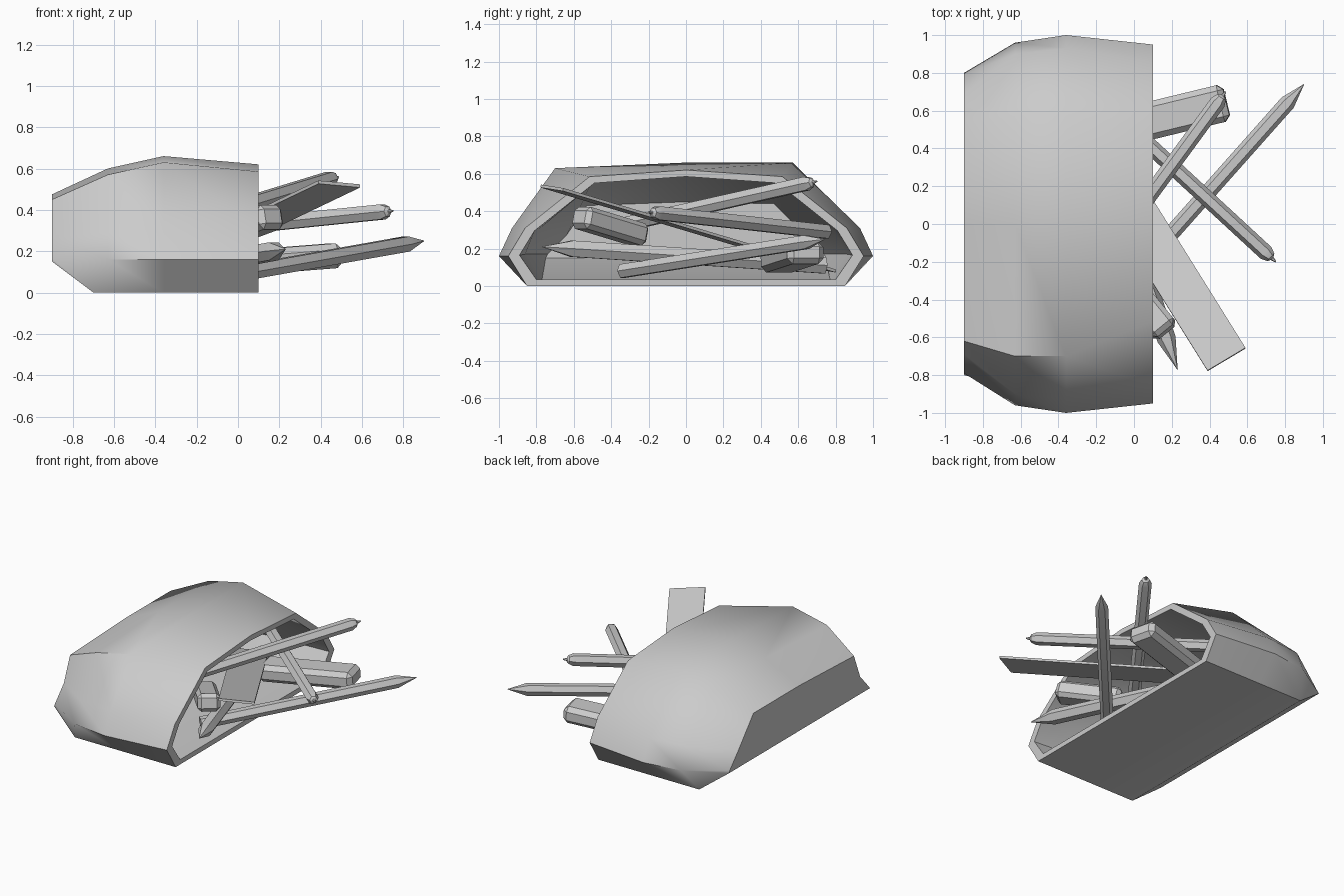
import bpy, bmesh
from math import radians, sin, cos, pi
from mathutils import Vector, Matrix

if "Cube" in bpy.data.objects:
    bpy.data.objects.remove(bpy.data.objects["Cube"])


def finish(name, bm, angle=25):
    bmesh.ops.recalc_face_normals(bm, faces=bm.faces)
    me = bpy.data.meshes.new(name)
    bm.to_mesh(me)
    bm.free()
    me.polygons.foreach_set("use_smooth", [True] * len(me.polygons))
    me.set_sharp_from_angle(angle=radians(angle))
    ob = bpy.data.objects.new(name, me)
    bpy.context.collection.objects.link(ob)
    return ob


def loft(bm, rings):
    """Skin a chain of equal rings and cap both ends."""
    loops = [[bm.verts.new(p) for p in r] for r in rings]
    n = len(loops[0])
    for a, b in zip(loops, loops[1:]):
        for i in range(n):
            j = (i + 1) % n
            bm.faces.new((a[i], a[j], b[j], b[i]))
    bm.faces.new(loops[0])
    bm.faces.new(loops[-1])


def section(x, low, side, upper, front, top, back, x_side=None):
    """One pouch outline: low, side and upper points are mirrored in y."""
    xs = x if x_side is None else x_side
    half = [(x, *low), (xs, *side), (xs, *upper)]
    right = half + [(xs, *back), (xs, 0, top)]
    left = [(xs, -front[0], front[1])] + [(p[0], -p[1], p[2]) for p in reversed(half)]
    return right + left


# Pouch: outer skin, rim, then inner skin
bm = bmesh.new()
loft(bm, [
    section(-.9, (.8, .15), (.79, .165), (.69, .275), (.62, .45), .475, (.52, .475)),
    section(-.7, (.85, 0), (.96, .16), (.9, .31), (.7, .57), .6, (.57, .6), -.63),
    section(-.36, (.85, 0), (1, .16), (.93, .31), (.7, .63), .66, (.57, .66)),
    section(.1, (.85, 0), (.95, .16), (.86, .31), (.515, .585), .62, (.515, .585)),
    section(.1, (.8, .035), (.89, .165), (.81, .295), (.49, .55), .585, (.49, .55)),
    section(-.36, (.77, .035), (.86, .17), (.79, .3), (.5, .56), .585, (.5, .56)),
    section(-.82, (.75, .15), (.74, .17), (.64, .27), (.53, .43), .45, (.47, .44)),
])
finish("pouch", bm, 45)


def frame(p0, p1, side=None):
    """Matrix with z along p0 to p1 and x along the horizontal side."""
    p0, p1 = Vector(p0), Vector(p1)
    d = (p1 - p0).normalized()
    s = Vector(side) if side else d.cross(Vector((0, 0, 1)))
    s = (s - d * s.dot(d)).normalized()
    m = Matrix((s, d.cross(s), d)).transposed().to_4x4()
    m.translation = p0
    return m, (p1 - p0).length


def pencil(name, p0, p1, r, tip):
    """Six-sided shaft; tip lists (distance from the point, radius share)."""
    m, length = frame(p0, p1)
    bm = bmesh.new()
    loft(bm, [[m @ Vector((r * k * cos(i * pi / 3), r * k * sin(i * pi / 3), z))
               for i in range(6)]
              for z, k in [(0, 1)] + [(length - d, k) for d, k in tip]])
    finish(name, bm, 25)


sharp = [(.13, 1), (.03, .25), (0, .04)]
blunt = [(.07, 1), (.035, .65), (.025, .25), (0, .1)]
pencil("long_pencil", (-.06, -.34, .08), (.9, .74, .25), .042, sharp)
pencil("low_pencil", (-.31, .74, .11), (.23, -.77, .21), .05, [(.17, 1), (.04, .25), (0, .04)])
pencil("middle_pen", (-.28, .75, .29), (.75, -.2, .395), .042, blunt)
pencil("upper_pen", (-.3, -.37, .32), (.485, .7, .56), .042, blunt)


def block(name, p0, p1, width, height, bevel=0, side=None):
    m, length = frame(p0, p1, side)
    bm = bmesh.new()
    bmesh.ops.create_cube(bm, size=1, matrix=m @ Matrix.Translation((0, 0, length / 2))
                          @ Matrix.Diagonal((width, height, length, 1)))
    if bevel:
        # round only the exposed end and the long edges
        bmesh.ops.bevel(bm, geom=bm.edges[:], offset=bevel, segments=1,
                        affect='EDGES', profile=.5)
    finish(name, bm, 30)


# Ruler and two erasers
block("ruler", (-.42, .74, .09), (.49, -.717, .525), .235, .016, side=(.2, .125, -.02))
block("large_eraser", (-.15, .49, .13), (.49, .645, .18), .2, .12, .03)
block("small_eraser", (-.1, -.24, .27), (.17, -.57, .37), .15, .12, .025)
